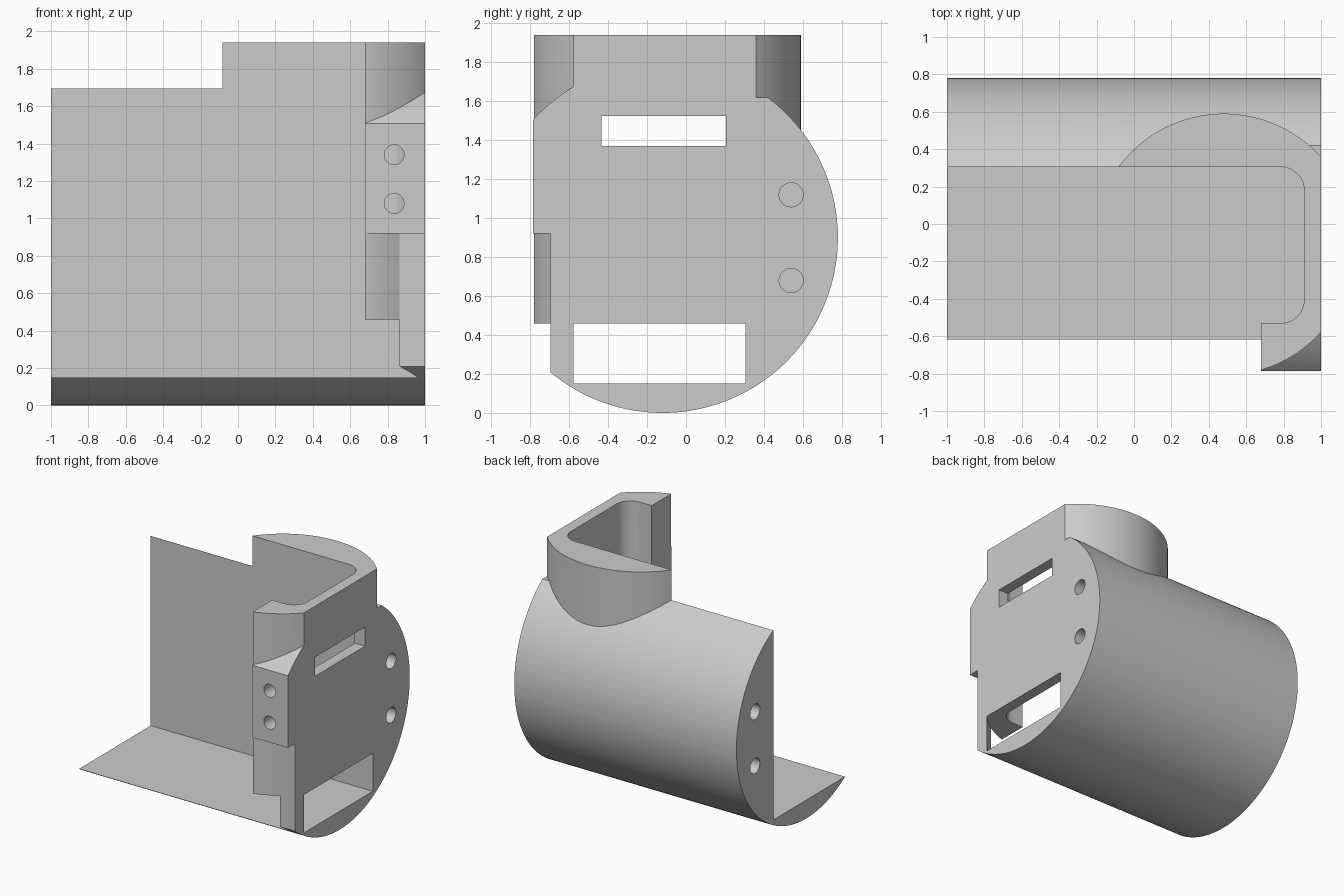
import bpy
from math import sin, cos, pi, acos, radians

if "Cube" in bpy.data.objects:
    bpy.data.objects.remove(bpy.data.objects["Cube"])

grey = bpy.data.materials.new("plain grey")
grey.use_nodes = True
COLOR = (0.6, 0.6, 0.6, 1)
grey.diffuse_color = COLOR
grey.node_tree.nodes["Principled BSDF"].inputs["Base Color"].default_value = COLOR


def prism(name, outline, low, high, axis="z"):
    """Extrude a closed outline along an axis (x: outline is y,z; y: outline is x,z)."""
    place = {"x": lambda a, b, h: (h, a, b),
             "y": lambda a, b, h: (a, h, b),
             "z": lambda a, b, h: (a, b, h)}[axis]
    n = len(outline)
    verts = [place(a, b, h) for h in (low, high) for a, b in outline]
    faces = [tuple(reversed(range(n))), tuple(range(n, 2 * n))]
    faces += [(i, (i + 1) % n, n + (i + 1) % n, n + i) for i in range(n)]
    if axis == "y":
        faces = [tuple(reversed(f)) for f in faces]
    mesh = bpy.data.meshes.new(name)
    mesh.from_pydata(verts, [], faces)
    mesh.materials.append(grey)
    obj = bpy.data.objects.new(name, mesh)
    bpy.context.scene.collection.objects.link(obj)
    return obj


def box(name, x, y, z):
    return prism(name, [(x[0], y[0]), (x[1], y[0]), (x[1], y[1]), (x[0], y[1])], *z)


def arc(cx, cy, r, start=0, end=2 * pi, n=128, closed=True):
    steps = n if closed else n - 1
    return [(cx + r * cos(start + (end - start) * i / steps),
             cy + r * sin(start + (end - start) * i / steps)) for i in range(n)]


def combine(target, tool, operation="DIFFERENCE"):
    """Apply a boolean and discard the tool."""
    mod = target.modifiers.new(operation, "BOOLEAN")
    mod.operation, mod.object, mod.solver = operation, tool, "EXACT"
    bpy.context.view_layer.objects.active = target
    bpy.ops.object.modifier_apply(modifier=mod.name)
    bpy.data.objects.remove(tool)


WALL = 0.305      # inner face of the rear wall
FLOOR = 0.15
STEP = 0.46       # underside of the collar
COLLAR = (0.48, -0.11, 0.7)

# Horizontal barrel with flattened front and notched rear shoulder
housing = prism("housing", arc(-0.12, 0.9, 0.9, n=160), -1, 1, "x")
combine(housing, box("front_flat", (-2, 2), (-2, -0.785), (-1, 3)))
combine(housing, box("lower_flat", (-2, 2), (-2, -0.695), (-1, 0.92)))
combine(housing, box("shoulder_notch", (0.7, 2), (0.2, 0.6), (1.62, 3)))

# Vertical collar, cut flush with the end wall
a = acos((1 - COLLAR[0]) / COLLAR[2])
combine(housing, prism("collar", arc(*COLLAR, a, 2 * pi - a, closed=False), STEP, 1.94), "UNION")

# Open bay, rounded socket and the wider round space under it
combine(housing, box("open_bay", (-2, 0.68), (-2, WALL), (FLOOR, 3)))
r = 0.125
socket = [(0.4, -0.53)]
socket += arc(0.91 - r, -0.53 + r, r, -pi / 2, 0, 12, False)
socket += arc(0.91 - r, WALL - r, r, 0, pi / 2, 12, False)
socket += [(0.4, WALL)]
combine(housing, prism("socket", socket, STEP - 0.1, 3))
under = [(x, min(y, WALL)) for x, y in arc(*COLLAR)]
combine(housing, prism("round_space", under, FLOOR, STEP))

# Slot through the end wall
combine(housing, box("end_slot", (0.85, 1.2), (-0.435, 0.205), (1.37, 1.525)))

# Blind screw holes in both ends of the rear wall
for z in (0.68, 1.12):
    for low, high in ((-1.2, -0.65), (0.65, 1.2)):
        combine(housing, prism("end_hole", arc(0.54, z, 0.062, n=32), low, high, "x"))

# Screw holes through the front lug, widened on the inside
for z in (1.08, 1.34):
    combine(housing, prism("lug_hole", arc(0.835, z, 0.053, n=32), -1, -0.4, "y"))
    combine(housing, prism("lug_recess", arc(0.835, z, 0.075, n=32), -0.58, -0.4, "y"))

bpy.ops.object.select_all(action="DESELECT")
housing.select_set(True)
bpy.context.view_layer.objects.active = housing
bpy.ops.object.shade_smooth_by_angle(angle=radians(25))
